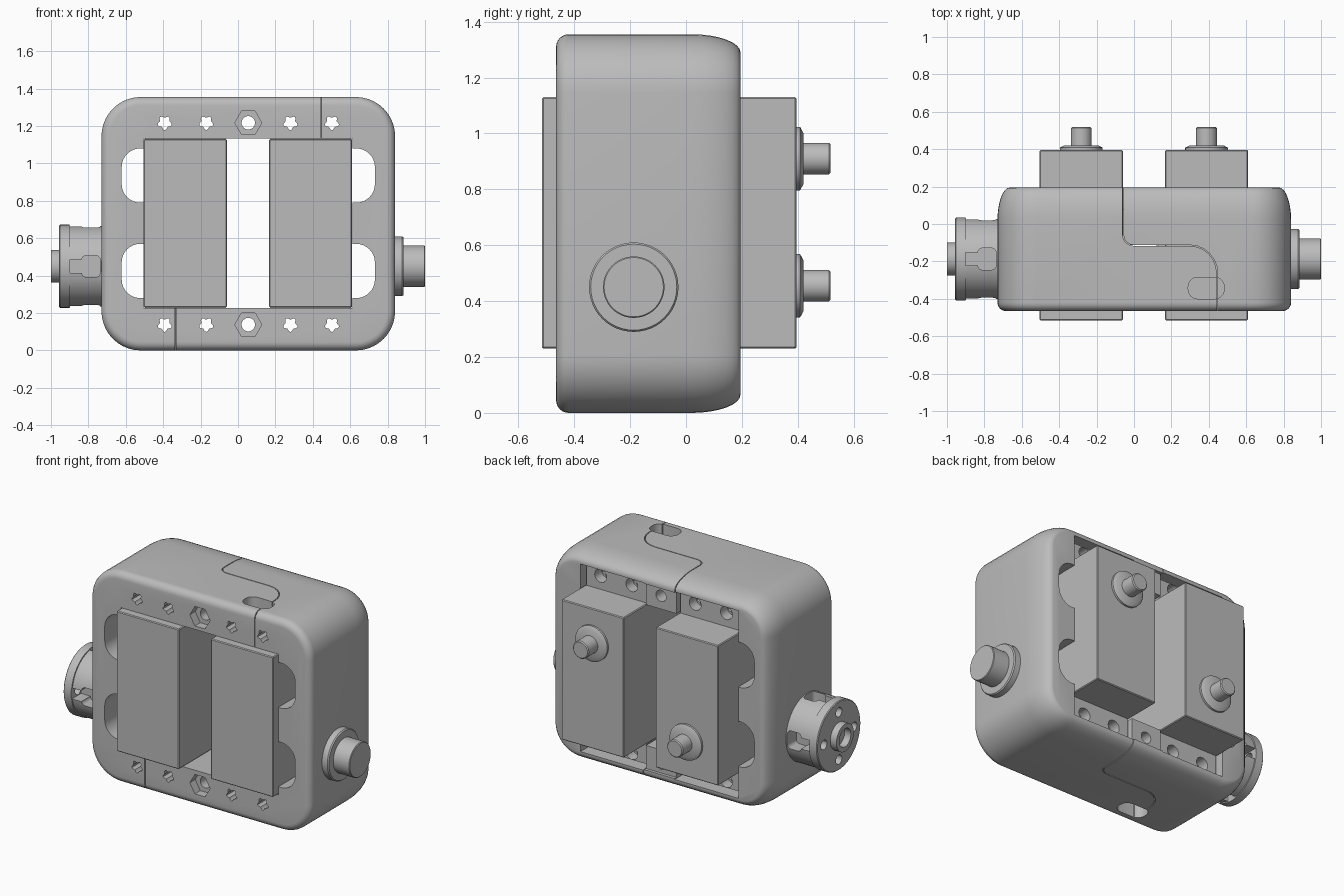
import bpy, bmesh
from math import sin, cos, pi, radians
from mathutils import Vector, Matrix

if "Cube" in bpy.data.objects:
    bpy.data.objects.remove(bpy.data.objects["Cube"])

grey = bpy.data.materials.new("plain_grey")
grey.use_nodes = True
grey.diffuse_color = (0.5, 0.5, 0.5, 1)
grey.node_tree.nodes["Principled BSDF"].inputs["Base Color"].default_value = grey.diffuse_color

CX, CZ = 0.055, 0.677          # middle of the frame
AY, AZ = -0.187, 0.45          # horizontal hinge axis
SERVOS = {"right": (-0.282, 0.455), "left": (0.388, 0.91)}
HOLES = [CX + s * d for s in (-1, 1) for d in (0.225, 0.447)]


def loft(name, rings):
    """Skin a stack of equal-length point rings and cap both ends."""
    bm = bmesh.new()
    loops = [[bm.verts.new(p) for p in ring] for ring in rings]
    n = len(loops[0])
    for a, b in zip(loops, loops[1:]):
        for i in range(n):
            j = (i + 1) % n
            bm.faces.new((a[i], a[j], b[j], b[i]))
    bm.faces.new(loops[0])
    bm.faces.new(loops[-1])
    bmesh.ops.recalc_face_normals(bm, faces=bm.faces)
    mesh = bpy.data.meshes.new(name)
    bm.to_mesh(mesh)
    bm.free()
    mesh.materials.append(grey)
    ob = bpy.data.objects.new(name, mesh)
    bpy.context.collection.objects.link(ob)
    return ob


def rounded(x0, x1, z0, z1, r, steps=8):
    """Rounded rectangle outline as 2D points."""
    pts = []
    corners = [(x1 - r, z1 - r), (x0 + r, z1 - r), (x0 + r, z0 + r), (x1 - r, z0 + r)]
    for k, (x, z) in enumerate(corners):
        for i in range(steps + 1):
            a = (k + i / steps) * pi / 2
            pts.append((x + r * cos(a), z + r * sin(a)))
    return pts


def circle(r, n=48, wave=0):
    return [((r + wave * cos(5 * t + pi / 2)) * cos(t), (r + wave * cos(5 * t + pi / 2)) * sin(t))
            for t in (2 * pi * i / n for i in range(n))]


def along_y(name, outline, y0, y1, x=0, z=0):
    return loft(name, [[(x + u, y, z + v) for u, v in outline] for y in (y0, y1)])


def along_z(name, outline, z0, z1):
    return loft(name, [[(u, v, z) for u, v in outline] for z in (z0, z1)])


def turned(name, profile, axis, centre, n=48):
    """Solid of revolution from (position, radius) pairs."""
    rings = []
    for pos, r in profile:
        if axis == "x":
            rings.append([(pos, centre[0] + u, centre[1] + v) for u, v in circle(r, n)])
        else:
            rings.append([(centre[0] + u, pos, centre[1] + v) for u, v in circle(r, n)])
    return loft(name, rings)


def box(name, x, y, z):
    return along_y(name, [(x[0], z[0]), (x[1], z[0]), (x[1], z[1]), (x[0], z[1])], *y)


def cut(ob, cutters):
    for c in cutters:
        mod = ob.modifiers.new("cut", "BOOLEAN")
        mod.operation, mod.solver, mod.object = "DIFFERENCE", "EXACT", c
    bpy.context.view_layer.update()
    mesh = bpy.data.meshes.new_from_object(ob.evaluated_get(bpy.context.evaluated_depsgraph_get()))
    ob.modifiers.clear()
    ob.data = mesh
    for c in cutters:
        bpy.data.objects.remove(c)


def smooth(ob):
    bpy.ops.object.select_all(action="DESELECT")
    ob.select_set(True)
    bpy.context.view_layer.objects.active = ob
    bpy.ops.object.shade_smooth_by_angle(angle=radians(32))


# Frame: rounded block, small front fillet and long soft back edge
sections = [(-0.42 - 0.045 * cos(a), 0.045 * (1 - sin(a))) for a in (i * pi / 12 for i in range(7))]
sections += [(0.02 + 0.175 * sin(a), 0.065 * (1 - cos(a))) for a in (i * pi / 16 for i in range(9))]
frame = loft("frame", [[(u, y, v) for u, v in rounded(-0.73 + d, 0.84 - d, d, 1.355 - d, 0.21 - d, 10)]
                       for y, d in sections])

# Window with four rounded side lobes
cutters = [box("window_cutter", (-0.506, 0.612), (-0.6, 0.4), (0.228, 1.132))]
for z in (0.28, 0.79):
    for x0, x1 in ((-0.622, -0.35), (0.46, 0.732)):
        cutters.append(along_y("lobe_cutter", rounded(x0, x1, z, z + 0.29, 0.1), -0.6, 0.4))

# Back recesses for the mounting ears and a shallow one for the centre block
for x, _ in SERVOS.values():
    cutters.append(box("recess_cutter", (x - 0.226, x + 0.226), (0.08, 0.4), (0.075, 1.28)))
cutters.append(box("block_cutter", (-0.08, 0.19), (0.175, 0.41), (0.08, 1.275)))

# Screw holes and nut pockets
for z in (0.138, 1.217):
    for x in HOLES:
        cutters.append(along_y("screw_cutter", circle(0.033, 40, 0.006), -0.6, 0.4, x, z))
    cutters.append(along_y("bolt_cutter", circle(0.036, 32), -0.6, 0.4, CX, z))
    cutters.append(along_y("nut_cutter", circle(0.072, 6), -0.6, -0.41, CX, z))

# Split line and pocket on the top, turned half way round for the bottom
path = [Vector((-0.058, 0.3)), Vector((-0.058, -0.06))]
path += [Vector((0.0 - 0.058 * cos(a), -0.06 - 0.055 * sin(a))) for a in (pi / 8, pi / 4, 3 * pi / 8)]
path += [Vector((0.0, -0.115)), Vector((0.3, -0.115))]
path += [Vector((0.3 + 0.145 * sin(a), -0.265 + 0.15 * cos(a))) for a in (i * pi / 12 for i in range(1, 6))]
path += [Vector((0.445, -0.265)), Vector((0.445, -0.6))]
side = []
for i, p in enumerate(path):
    d = (path[min(i + 1, len(path) - 1)] - path[max(i - 1, 0)]).normalized()
    side.append(Vector((-d.y, d.x)) * 0.0025)
ribbon = [p + s for p, s in zip(path, side)] + [p - s for p, s in reversed(list(zip(path, side)))]
half_turn = Matrix.Translation((2 * CX, 0, 2 * CZ)) @ Matrix.Rotation(pi, 4, "Y")
for turn in (False, True):
    seam = along_z("seam_cutter", ribbon, 1.1, 1.45)
    slot = along_z("slot_cutter", rounded(0.29, 0.482, -0.4, -0.285, 0.05), 1.26, 1.45)
    for c in (slot, seam):
        if turn:
            c.data.transform(half_turn)
        cutters.append(c)
cut(frame, cutters)
smooth(frame)

# Servos: case, mounting ears, collar and output shaft
for label, (x, z) in SERVOS.items():
    case = box(label + "_servo_case", (x - 0.222, x + 0.222), (-0.515, 0.395), (0.23, 1.13))
    bev = case.modifiers.new("edges", "BEVEL")
    bev.width, bev.segments = 0.005, 1
    for end, z0, z1, hz in (("lower", 0.095, 0.235, 0.138), ("upper", 1.125, 1.26, 1.217)):
        ear = box(label + "_" + end + "_mounting_ear", (x - 0.215, x + 0.215), (0.08, 0.15), (z0, z1))
        cut(ear, [along_y("ear_cutter", circle(0.042, 32), 0, 0.3, hx, hz)
                  for hx in HOLES if abs(hx - x) < 0.2])
        smooth(ear)
    smooth(turned(label + "_servo_collar",
                  [(0.39, 0.114), (0.408, 0.114), (0.421, 0.09)], "y", (x, z)))
    smooth(turned(label + "_servo_shaft",
                  [(0.41, 0.056), (0.512, 0.056), (0.518, 0.05)], "y", (x, z)))

# Plain pivot on the left side
smooth(turned("pivot_ring", [(0.83, 0.16), (0.878, 0.16), (0.885, 0.154)], "x", (AY, AZ)))
smooth(turned("pivot_pin", [(0.87, 0.11), (0.996, 0.11), (1.0, 0.106)], "x", (AY, AZ)))

# Slotted coupling on the right side
coupling = turned("coupling", [(-0.956, 0.217), (-0.951, 0.222), (-0.898, 0.222), (-0.897, 0.215),
                               (-0.72, 0.215)], "x", (AY, AZ), 64)
tools = []
for k in range(4):
    spin = Matrix.Translation((0, AY, AZ)) @ Matrix.Rotation(k * pi / 2, 4, "X")
    neck = along_z("neck_cutter", rounded(-0.9, -0.8, -0.035, 0.035, 0.002, 2), 0.12, 0.3)
    seat = along_z("seat_cutter", rounded(-0.835, -0.737, -0.058, 0.058, 0.025), 0.12, 0.3)
    hole = turned("hole_cutter", [(-1.1, 0.03), (-0.86, 0.03)], "x", (0, 0.152), 24)
    for c in (seat, neck, hole):
        c.data.transform(spin)
        tools.append(c)
cut(coupling, tools)
smooth(coupling)
hub = turned("coupling_hub", [(-1.0, 0.088), (-0.94, 0.088)], "x", (AY, AZ))
cut(hub, [turned("bore_cutter", [(-1.1, 0.058), (-0.955, 0.058)], "x", (AY, AZ))])
smooth(hub)
